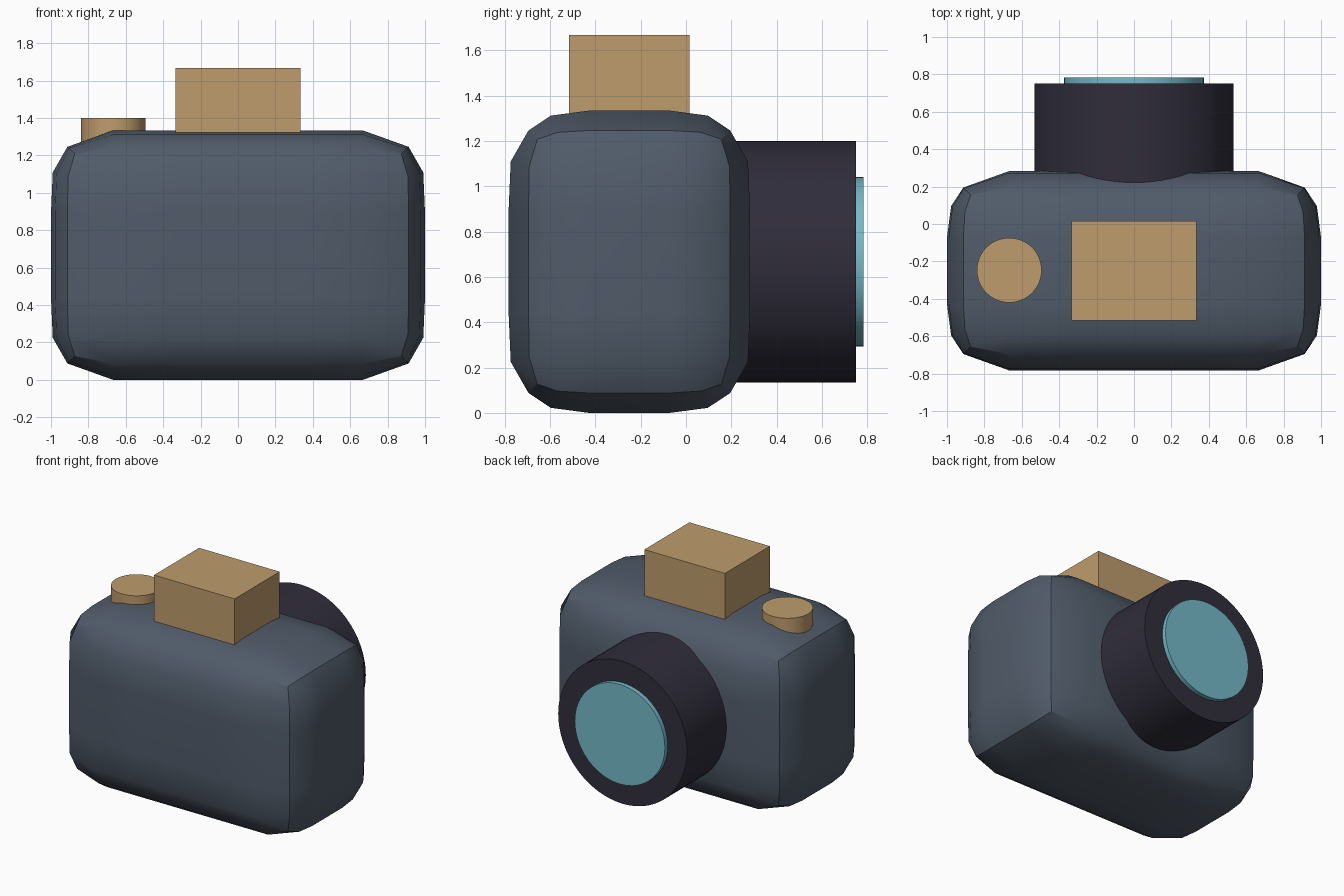
import bpy, bmesh, math
from mathutils import Vector

if "Cube" in bpy.data.objects:
    bpy.data.objects.remove(bpy.data.objects["Cube"])


def material(name, rgb):
    """Flat colour given as 0-255 screen values, stored as linear."""
    m = bpy.data.materials.new(name)
    lin = [((c / 255 + 0.055) / 1.055) ** 2.4 for c in rgb]
    m.diffuse_color = (*lin, 1)
    m.use_nodes = True
    m.node_tree.nodes["Principled BSDF"].inputs["Base Color"].default_value = m.diffuse_color
    return m


slate = material("slate_grey", (80, 91, 105))
dark = material("dark_violet", (48, 45, 59))
tan = material("tan", (190, 156, 108))
teal = material("teal_glass", (116, 186, 200))


def finish(obj, name, mat):
    obj.name = name
    obj.data.materials.append(mat)
    bpy.ops.object.select_all(action='DESELECT')
    obj.select_set(True)
    bpy.context.view_layer.objects.active = obj
    bpy.ops.object.shade_smooth_by_angle(angle=math.radians(30))


def cylinder(name, mat, radius, start, end, sides):
    """Cylinder between two points."""
    a, b = Vector(start), Vector(end)
    bpy.ops.mesh.primitive_cylinder_add(
        vertices=sides, radius=radius, depth=(b - a).length,
        location=(a + b) / 2, rotation=(b - a).to_track_quat('Z', 'Y').to_euler())
    finish(bpy.context.object, name, mat)


def rounded_box(name, mat, centre, half, radius, cuts):
    """Gridded box whose outer vertices are pulled onto rounded edges."""
    bm = bmesh.new()
    bmesh.ops.create_cube(bm, size=2)
    bmesh.ops.subdivide_edges(bm, edges=bm.edges[:], cuts=cuts, use_grid_fill=True)
    for v in bm.verts:
        p = Vector([c * h for c, h in zip(v.co, half)])
        core = Vector([max(radius - h, min(h - radius, c)) for c, h in zip(p, half)])
        v.co = core + (p - core).normalized() * radius
    mesh = bpy.data.meshes.new(name)
    bm.to_mesh(mesh)
    bm.free()
    obj = bpy.data.objects.new(name, mesh)
    obj.location = centre
    bpy.context.collection.objects.link(obj)
    finish(obj, name, mat)


# Camera body
rounded_box("body", slate, (0, -0.25, 0.667), (1, 0.533, 0.667), 0.3, 5)

# Lens barrel and front glass
cylinder("lens_barrel", dark, 0.533, (0, 0.12, 0.667), (0, 0.75, 0.667), 64)
cylinder("lens_glass", teal, 0.373, (0, 0.70, 0.667), (0, 0.783, 0.667), 64)

# Viewfinder block on top
bpy.ops.mesh.primitive_cube_add(size=1, location=(0, -0.25, 1.467))
block = bpy.context.object
block.scale = (0.667, 0.533, 0.4)
finish(block, "viewfinder", tan)

# Shutter button
cylinder("shutter_button", tan, 0.173, (-0.667, -0.247, 1.2), (-0.667, -0.247, 1.4), 48)
